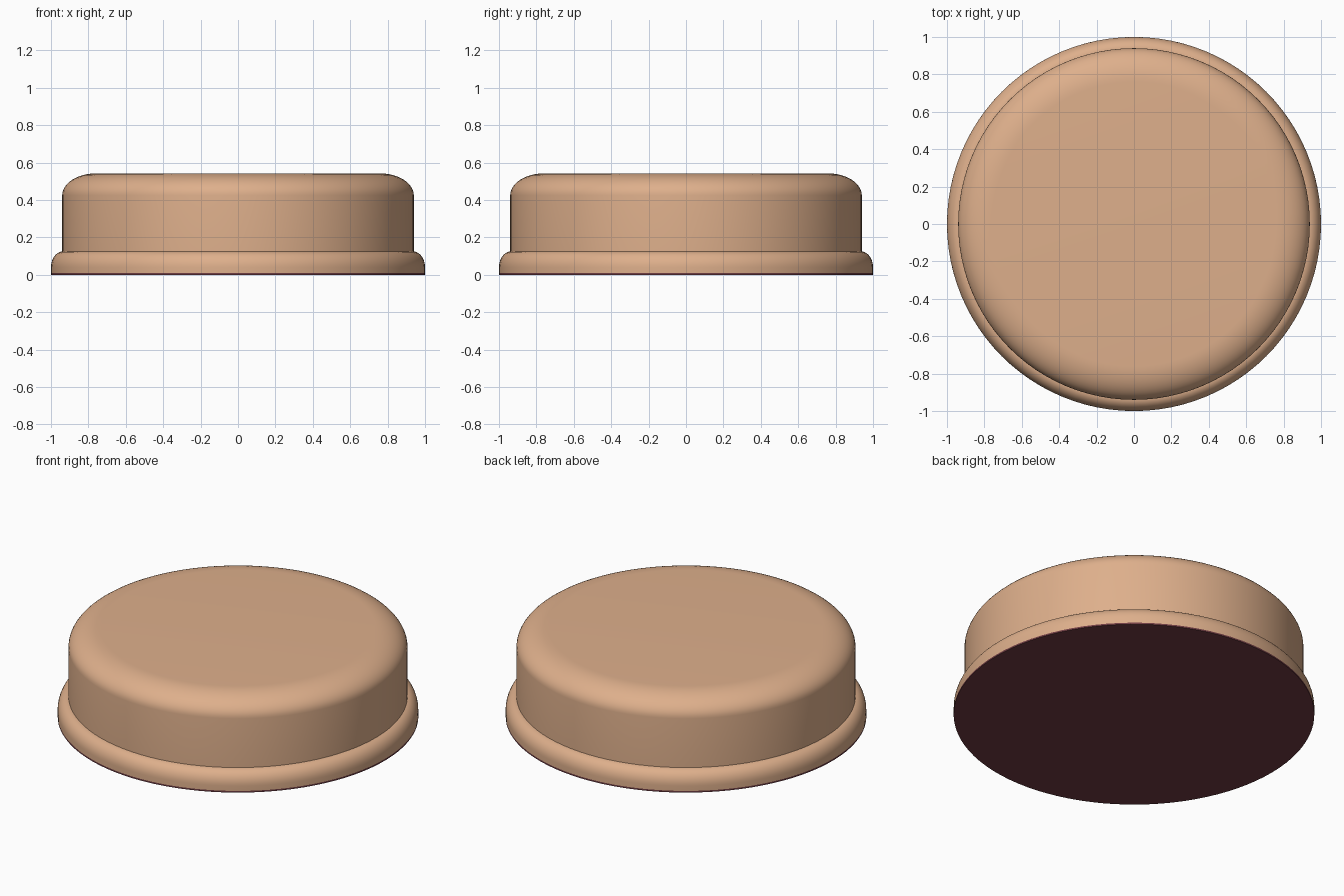
import bpy, bmesh, math

if "Cube" in bpy.data.objects:
    bpy.data.objects.remove(bpy.data.objects["Cube"])

SEGMENTS = 96


def material(name, color):
    mat = bpy.data.materials.new(name)
    mat.diffuse_color = (*color, 1)
    mat.use_nodes = True
    mat.node_tree.nodes["Principled BSDF"].inputs["Base Color"].default_value = mat.diffuse_color
    return mat


def arc(r, z, rx, rz, steps=10):
    """Quarter ellipse from the outer wall up to the flat top."""
    return [(r + rx * math.cos(a), z + rz * math.sin(a))
            for a in (math.pi / 2 * i / steps for i in range(steps + 1))]


def lathe(name, profile, mat, sharp_angle=40):
    """Spin an (r, z) profile that starts and ends on the z axis."""
    bm = bmesh.new()
    verts = [bm.verts.new((r, 0, z)) for r, z in profile]
    edges = [bm.edges.new(pair) for pair in zip(verts, verts[1:])]
    bmesh.ops.spin(bm, geom=verts + edges, cent=(0, 0, 0), axis=(0, 0, 1),
                   angle=math.tau, steps=SEGMENTS, use_duplicate=False)
    bmesh.ops.remove_doubles(bm, verts=bm.verts, dist=1e-5)
    bmesh.ops.recalc_face_normals(bm, faces=bm.faces)
    mesh = bpy.data.meshes.new(name)
    bm.to_mesh(mesh)
    bm.free()
    mesh.materials.append(mat)
    obj = bpy.data.objects.new(name, mesh)
    bpy.context.collection.objects.link(obj)
    bpy.ops.object.select_all(action='DESELECT')
    obj.select_set(True)
    bpy.context.view_layer.objects.active = obj
    bpy.ops.object.shade_smooth_by_angle(angle=math.radians(sharp_angle))
    return obj


wood = material("light_wood", (0.73, 0.43, 0.26))
felt = material("maroon_felt", (0.16, 0.045, 0.055))

# Round body: flared base rim, straight wall, rounded top edge
lathe("disc_body",
      [(0, 0.01), (1.0, 0.01)]
      + arc(0.935, 0.04, 0.065, 0.085)
      + [(0.94, 0.125)]
      + arc(0.76, 0.425, 0.18, 0.117, 12)
      + [(0, 0.542)], wood)

# Thin felt pad covering the underside
lathe("felt_pad", [(0, 0), (1.0, 0), (1.0, 0.01), (0, 0.01)], felt)
